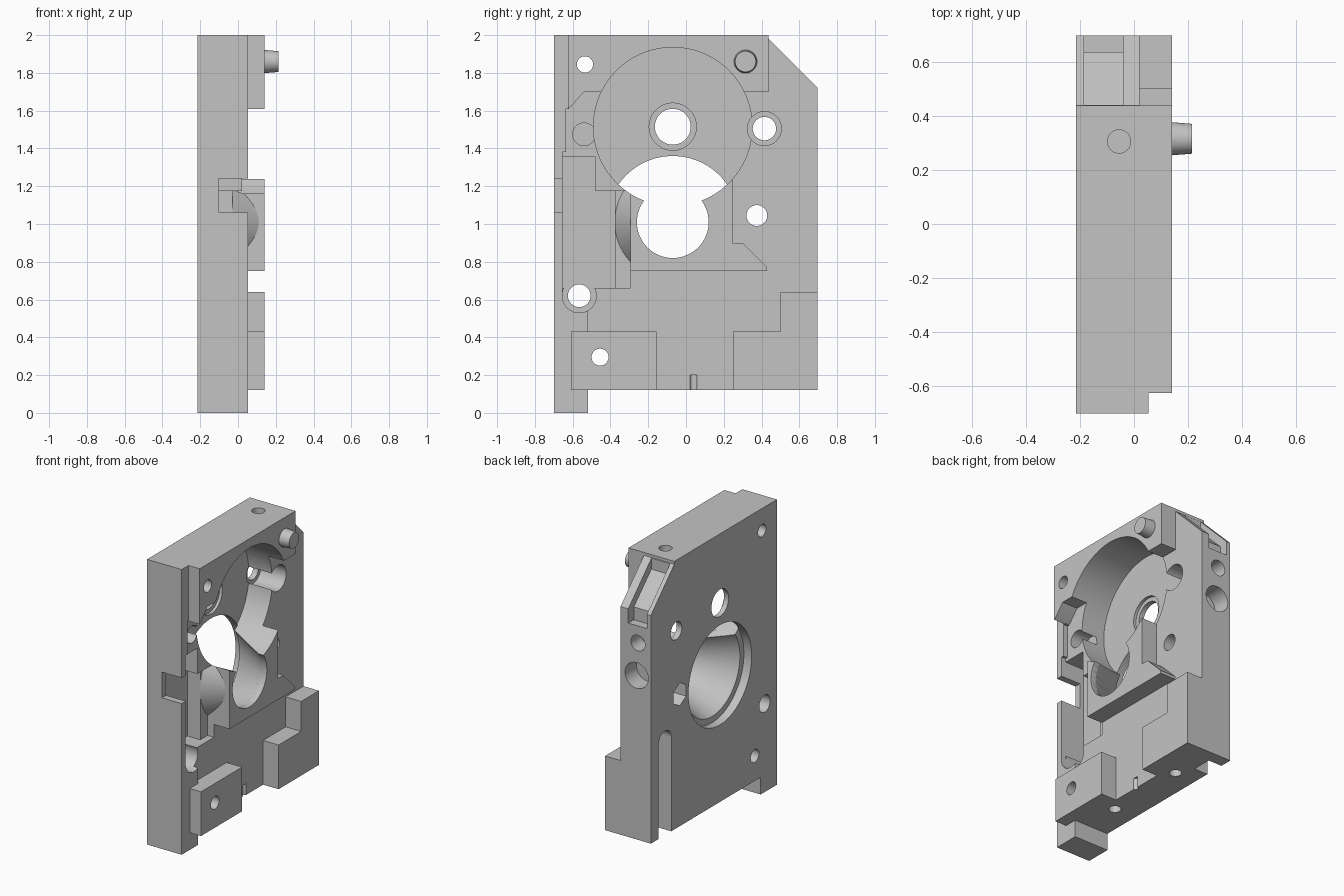
import bpy, bmesh, math
from mathutils import Matrix, Vector

old = bpy.data.objects.get("Cube")
if old:
    bpy.data.objects.remove(old, do_unlink=True)

grey = bpy.data.materials.new("plain grey")
grey.use_nodes = True
grey.diffuse_color = (0.55, 0.55, 0.55, 1)
grey.node_tree.nodes["Principled BSDF"].inputs["Base Color"].default_value = (0.55, 0.55, 0.55, 1)

# Depth levels along x
BACK, FACE, RIM, PAD = -0.215, 0.02, 0.053, 0.14


def make(name, bm):
    bmesh.ops.recalc_face_normals(bm, faces=bm.faces)
    mesh = bpy.data.meshes.new(name)
    bm.to_mesh(mesh)
    bm.free()
    mesh.materials.append(grey)
    ob = bpy.data.objects.new(name, mesh)
    bpy.context.scene.collection.objects.link(ob)
    return ob


def prism(name, x0, x1, outline):
    """Extrude a (y, z) outline along x."""
    bm = bmesh.new()
    face = bm.faces.new([bm.verts.new((x0, y, z)) for y, z in outline])
    ext = bmesh.ops.extrude_face_region(bm, geom=[face])["geom"]
    bmesh.ops.translate(bm, vec=(x1 - x0, 0, 0),
                        verts=[v for v in ext if isinstance(v, bmesh.types.BMVert)])
    return make(name, bm)


def box(name, x0, x1, y0, y1, z0, z1):
    return prism(name, x0, x1, [(y0, z0), (y1, z0), (y1, z1), (y0, z1)])


def rod(name, start, end, r, r2=None, segs=48):
    """Cylinder or cone between two points."""
    a, b = Vector(start), Vector(end)
    bm = bmesh.new()
    turn = (b - a).to_track_quat("Z", "Y").to_matrix().to_4x4()
    bmesh.ops.create_cone(bm, cap_ends=True, segments=segs, radius1=r,
                          radius2=r if r2 is None else r2, depth=(b - a).length,
                          matrix=Matrix.Translation((a + b) / 2) @ turn)
    return make(name, bm)


def bore(x0, x1, y, z, r, r2=None, segs=48):
    return rod("bore", (x0, y, z), (x1, y, z), r, r2, segs)


def combine(target, tool, operation):
    mod = target.modifiers.new("combine", "BOOLEAN")
    mod.operation, mod.solver, mod.object = operation, "EXACT", tool
    bpy.context.view_layer.objects.active = target
    bpy.ops.object.modifier_apply(modifier=mod.name)
    bpy.data.objects.remove(tool, do_unlink=True)


# Main plate with chamfered corner and foot
body = prism("housing_plate", BACK, FACE, [
    (-0.70, 0), (-0.52, 0), (-0.52, 0.12), (0.697, 0.12), (0.697, 1.72),
    (0.437, 1.98), (0.437, 2), (-0.70, 2)])

# Front rim standing slightly above the face
combine(body, prism("front_rim", 0, RIM, [
    (-0.70, 0), (-0.52, 0), (-0.52, 0.6), (-0.655, 0.6), (-0.655, 1.38),
    (-0.635, 1.38), (-0.635, 1.61), (-0.62, 1.61), (-0.62, 2), (-0.70, 2)]), "UNION")

# Raised pads on the working face
pads = [
    [(-0.625, 2), (-0.625, 1.61), (-0.61, 1.62), (-0.54, 1.7), (0.437, 1.7), (0.437, 2)],
    [(-0.295, 0.75), (0.43, 0.75), (0.43, 0.77), (0.3, 0.9), (0.245, 0.9),
     (0.245, 1.25), (-0.295, 1.25)],
    [(-0.61, 0.12), (-0.155, 0.12), (-0.155, 0.43), (-0.61, 0.43)],
    [(0.25, 0.12), (0.697, 0.12), (0.697, 0.64), (0.5, 0.64), (0.5, 0.43), (0.25, 0.43)],
]
for outline in pads:
    combine(body, prism("pad", 0, PAD, outline), "UNION")

# Conical shoulder around the rear cavity, exposed only beside the lower pad
shoulder = bore(-0.06, 0.115, -0.07, 1.01, 0.325, 0.222, 96)
combine(shoulder, box("trim", -0.2, 0.2, -0.375, -0.285, 0.66, 1.175), "INTERSECT")
combine(body, box("shoulder_pocket", -0.03, 0.3, -0.376, -0.295, 0.66, 1.175), "DIFFERENCE")
combine(body, shoulder, "UNION")

cutters = [
    # Round recess, hub seat and hub hole
    bore(-0.16, 0.3, -0.07, 1.515, 0.42, segs=96),
    bore(-0.18, 0.3, -0.07, 1.515, 0.125),
    bore(-0.3, 0.3, -0.07, 1.515, 0.095),
    # Rear counterbore, tapering cavity, and opening through the lower pad
    bore(-0.3, -0.155, -0.07, 1.01, 0.35, segs=96),
    bore(-0.165, 0.1, -0.07, 1.01, 0.31, 0.19, segs=96),
    bore(-0.3, 0.3, -0.07, 1.01, 0.19, segs=64),
    # Stepped side pocket and its edge notch
    prism("pocket", -0.13, 0.3, [(-0.655, 0.66), (-0.375, 0.66), (-0.375, 1.175),
                                 (-0.48, 1.175), (-0.48, 1.355), (-0.655, 1.355)]),
    box("edge_notch", -0.1, 0.3, -0.8, -0.65, 1.06, 1.24),
    # Counterbores, blind hole and hexagonal rear pocket
    bore(-0.13, 0.3, -0.565, 0.62, 0.09),
    bore(-0.175, 0.3, 0.415, 1.505, 0.09),
    bore(-0.1, 0.3, -0.54, 1.475, 0.06),
    bore(-0.3, -0.12, 0.375, 1.045, 0.08, segs=6),
    # Rounded vertical groove on the back
    box("groove", -0.3, -0.11, 0.47, 0.61, 0, 0.78),
    bore(-0.3, -0.11, 0.54, 0.78, 0.07),
    # Angled channel in the corner chamfer
    prism("channel", -0.185, -0.04, [(0.44, 2.1), (0.44, 1.9), (0.635, 1.71),
                                     (0.635, 1.62), (0.8, 1.62), (0.8, 2.1)]),
    # Blind holes in the end, top and bottom
    rod("end_bore", (-0.115, 0.58, 1.5), (-0.115, 0.8, 1.5), 0.055),
    rod("end_bore", (-0.105, 0.57, 1.27), (-0.105, 0.8, 1.27), 0.09),
    rod("top_bore", (-0.055, 0.305, 1.88), (-0.055, 0.305, 2.1), 0.043),
    rod("bottom_bore", (-0.05, 0.35, 0), (-0.05, 0.35, 0.25), 0.04),
    rod("bottom_bore", (-0.05, -0.25, 0), (-0.05, -0.25, 0.25), 0.04),
    rod("bottom_notch", (0.025, 0.04, 0), (0.025, 0.04, 0.2), 0.02),
]
# Through holes
for y, z, r in [(-0.535, 1.845, 0.043), (0.415, 1.505, 0.062), (0.375, 1.045, 0.055),
                (-0.565, 0.62, 0.06), (-0.455, 0.295, 0.045)]:
    cutters.append(bore(-0.3, 0.3, y, z, r))
for cutter in cutters:
    combine(body, cutter, "DIFFERENCE")

# Tapered locating pin
pin = rod("locating_pin", (0.13, 0.315, 1.86), (0.215, 0.315, 1.86), 0.062, 0.055)

for ob in (body, pin):
    bpy.ops.object.select_all(action="DESELECT")
    ob.select_set(True)
    bpy.context.view_layer.objects.active = ob
    bpy.ops.object.shade_smooth_by_angle(angle=math.radians(30))
